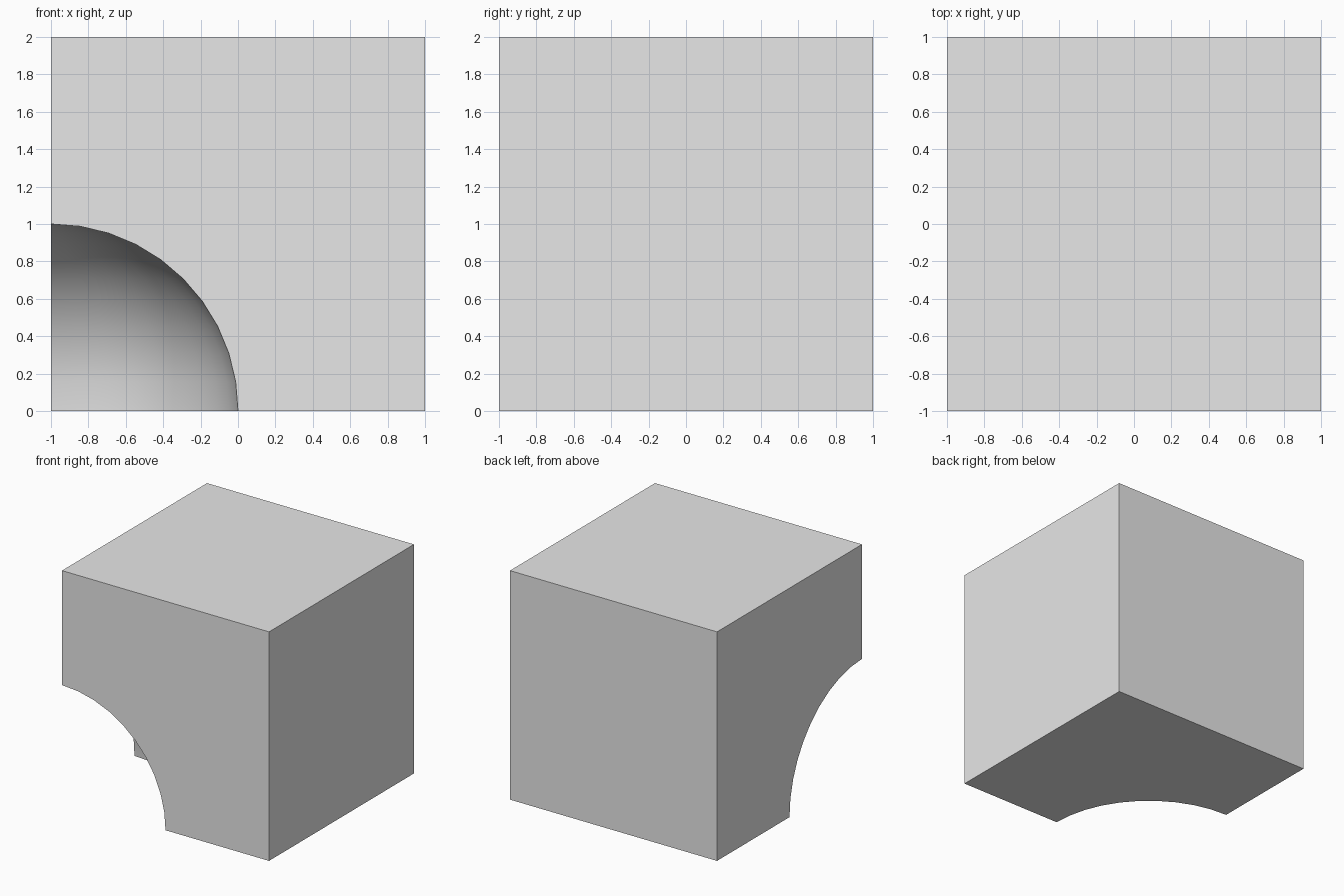
import bpy
import bmesh
from math import atan2, radians
from mathutils import Vector

old = bpy.data.objects.get("Cube")
if old:
    bpy.data.objects.remove(old, do_unlink=True)

SIZE = 2.0
RADIUS = 1.0
EPS = 1e-4

# Single plain grey material
grey = bpy.data.materials.new("light grey")
grey.use_nodes = True
colour = (0.8, 0.8, 0.8, 1)
grey.diffuse_color = colour
grey.node_tree.nodes["Principled BSDF"].inputs["Base Color"].default_value = colour

# Spherical hollow: one octant of a sphere centred on a corner of the block
bm = bmesh.new()
bmesh.ops.create_uvsphere(bm, u_segments=40, v_segments=20, radius=RADIUS)
outside = [v for v in bm.verts if min(v.co) < -EPS]
bmesh.ops.delete(bm, geom=outside, context='VERTS')
for v in bm.verts:
    v.co = Vector([0 if abs(c) < EPS else c for c in v.co])
hollow_verts = list(bm.verts)

# The seven block corners that remain around the hollow
corners = {}
for i in range(1, 8):
    key = (i & 1, i >> 1 & 1, i >> 2 & 1)
    corners[key] = bm.verts.new(Vector(key) * SIZE)


def corner(axis, side, a, b):
    key = [0, 0, 0]
    key[axis], key[(axis + 1) % 3], key[(axis + 2) % 3] = side, a, b
    return corners[tuple(key)]


# For each axis: one full square side and one side notched by the hollow's rim
for axis in range(3):
    a, b = (axis + 1) % 3, (axis + 2) % 3
    bm.faces.new([corner(axis, 1, *p) for p in ((0, 0), (1, 0), (1, 1), (0, 1))])
    rim = [v for v in hollow_verts if abs(v.co[axis]) < EPS]
    rim.sort(key=lambda v: atan2(v.co[b], v.co[a]))
    bm.faces.new(rim + [corner(axis, 0, *p) for p in ((0, 1), (1, 1), (1, 0))])

bmesh.ops.recalc_face_normals(bm, faces=bm.faces)

# Centre the block, with the hollow at its front right bottom corner
bmesh.ops.translate(bm, verts=bm.verts, vec=(-SIZE / 2, -SIZE / 2, 0))

mesh = bpy.data.meshes.new("hollowed_block")
bm.to_mesh(mesh)
bm.free()
mesh.materials.append(grey)
block = bpy.data.objects.new("hollowed_block", mesh)
bpy.context.collection.objects.link(block)

# Smooth hollow, crisp block edges
bpy.ops.object.select_all(action='DESELECT')
block.select_set(True)
bpy.context.view_layer.objects.active = block
bpy.ops.object.shade_smooth_by_angle(angle=radians(30))
